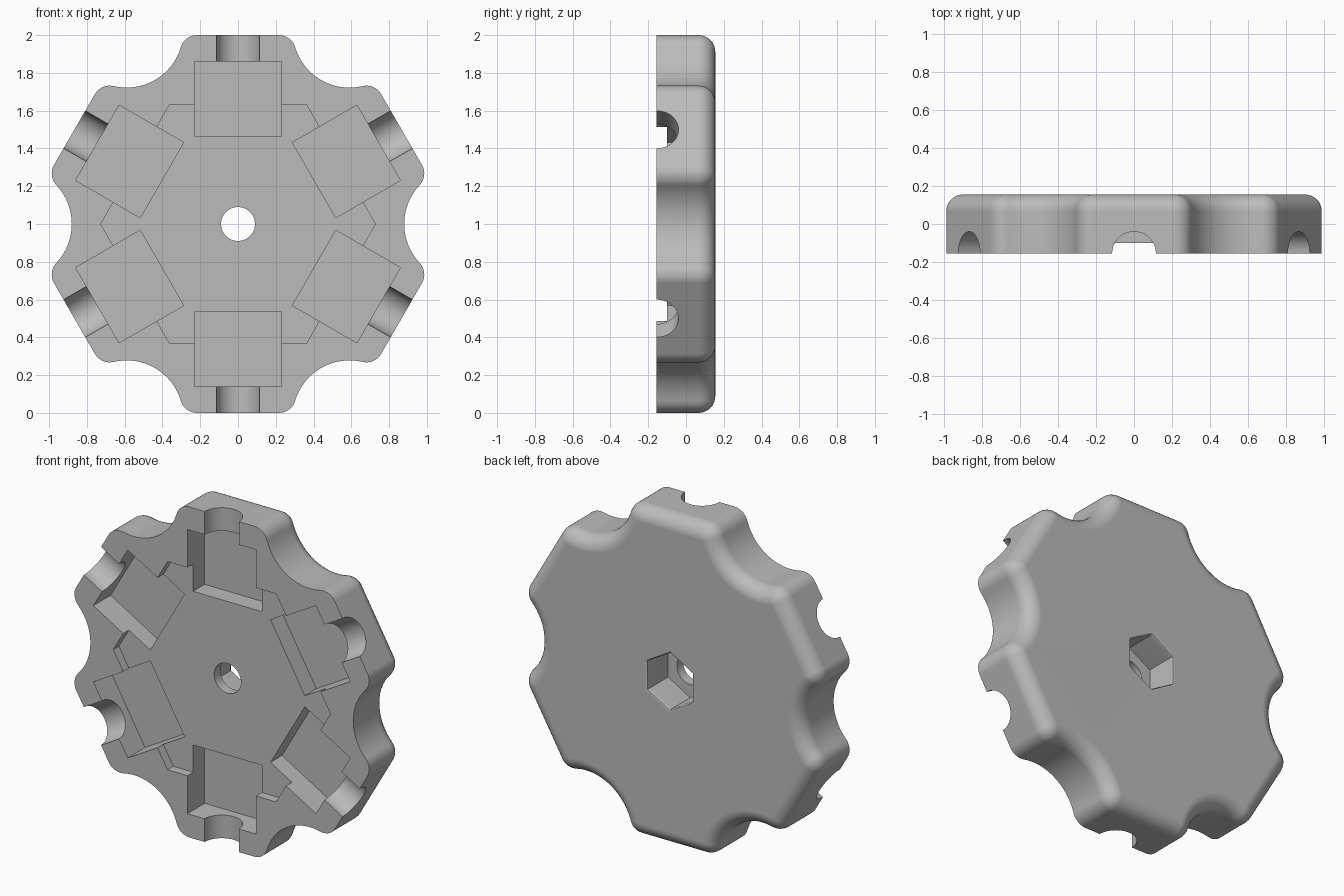
import bpy
import bmesh
from math import atan2, cos, sin, pi, sqrt, radians
from mathutils import Matrix, Vector

cube = bpy.data.objects.get("Cube")
if cube:
    bpy.data.objects.remove(cube)

HALF = 0.155              # half thickness
CENTRE = Vector((0, 0, 1))
FILLET, SCALLOP, ROUND = 0.09, 0.30, 0.088
SX, SZ = 0.59, 1.022      # scallop centre relative to its lobe

grey = bpy.data.materials.new("plain grey")
grey.use_nodes = True
colour = (0.5, 0.5, 0.5, 1)
grey.diffuse_color = colour
grey.node_tree.nodes["Principled BSDF"].inputs["Base Color"].default_value = colour


def turn(k):
    """Sixfold rotation about the hub axis."""
    return Matrix.Rotation(k * pi / 3, 4, 'Y')


def arc(cx, cz, r, a, b, n):
    return [(cx + r * cos(a + (b - a) * i / n), cz + r * sin(a + (b - a) * i / n))
            for i in range(n + 1)]


def outline(inset):
    """Scalloped six-lobed outline, moved inward by inset."""
    dz = SZ - (1 - FILLET)
    dx = sqrt((SCALLOP + FILLET) ** 2 - dz ** 2)
    a = atan2(dz, dx)
    t, f = SX - dx, FILLET - inset
    lobe = arc(t, 1 - FILLET, f, a, pi / 2, 8)
    lobe += arc(-t, 1 - FILLET, f, pi / 2, pi - a, 8)
    lobe += arc(-SX, SZ, SCALLOP + inset, -a, a - 2 * pi / 3, 20)[1:-1]
    return [turn(-k) @ Vector((x, 0, z)) for k in range(6) for x, z in lobe]


def loft(name, rings):
    """Closed solid through a list of (points, y) rings."""
    bm = bmesh.new()
    loops = [[bm.verts.new(CENTRE + Vector((p.x, y, p.z))) for p in pts]
             for pts, y in rings]
    n = len(loops[0])
    for lo, hi in zip(loops, loops[1:]):
        for i in range(n):
            j = (i + 1) % n
            bm.faces.new((lo[i], lo[j], hi[j], hi[i]))
    bm.faces.new(loops[0])
    bm.faces.new(loops[-1])
    bmesh.ops.recalc_face_normals(bm, faces=bm.faces)
    mesh = bpy.data.meshes.new(name)
    bm.to_mesh(mesh)
    bm.free()
    mesh.materials.append(grey)
    ob = bpy.data.objects.new(name, mesh)
    bpy.context.collection.objects.link(ob)
    return ob


def polygon(n, r, start=0.0):
    return [Vector((r * cos(start + 2 * pi * i / n), 0, r * sin(start + 2 * pi * i / n)))
            for i in range(n)]


# Knob body: flat front, rounded back edge
rings = [(outline(0), -HALF)]
for i in range(9):
    a = i / 8 * pi / 2
    rings.append((outline(ROUND * (1 - cos(a))), HALF - ROUND + ROUND * sin(a)))
knob = loft("knob_body", rings)

# Cutters: front recess, hub bore, hexagonal nut seat with eased rim
FRONT = -HALF - 0.1
nut = polygon(6, 0.17, pi / 2)
cutters = [
    loft("recess_cutter", [(polygon(6, 0.727), FRONT), (polygon(6, 0.727), -0.1)]),
    loft("bore_cutter", [(polygon(48, 0.09), FRONT), (polygon(48, 0.09), 0.05)]),
    loft("nut_cutter", [(nut, -0.04), (nut, HALF - 0.018),
                        (polygon(6, 0.177, pi / 2), HALF - 0.005),
                        (polygon(6, 0.188, pi / 2), HALF),
                        (polygon(6, 0.188, pi / 2), HALF + 0.1)]),
]

# Six pockets, each with a half-round channel out through the rim
pocket = [Vector((x, 0, z)) for x, z in
          ((-0.23, 0.465), (0.23, 0.465), (0.23, 0.86), (-0.23, 0.86))]
for k in range(6):
    pts = [turn(k) @ p for p in pocket]
    cutters.append(loft("pocket_cutter", [(pts, FRONT), (pts, 0.01)]))
    bm = bmesh.new()
    bmesh.ops.create_cone(bm, cap_ends=True, segments=48, radius1=0.115,
                          radius2=0.115, depth=0.4)
    bm.transform(Matrix.Translation(CENTRE) @ turn(k)
                 @ Matrix.Translation((0, -HALF, 0.95)))
    mesh = bpy.data.meshes.new("channel_cutter")
    bm.to_mesh(mesh)
    bm.free()
    mesh.materials.append(grey)
    channel = bpy.data.objects.new("channel_cutter", mesh)
    bpy.context.collection.objects.link(channel)
    cutters.append(channel)

# Carve the body
bpy.ops.object.select_all(action='DESELECT')
bpy.context.view_layer.objects.active = knob
knob.select_set(True)
for cutter in cutters:
    cutter.hide_render = True
    mod = knob.modifiers.new("carve", 'BOOLEAN')
    mod.operation = 'DIFFERENCE'
    mod.solver = 'EXACT'
    mod.object = cutter
    bpy.ops.object.modifier_apply(modifier=mod.name)
    bpy.data.objects.remove(cutter)

# Smooth curves, crisp edges
bpy.ops.object.shade_smooth_by_angle(angle=radians(30))
weighted = knob.modifiers.new("flat caps", 'WEIGHTED_NORMAL')
weighted.keep_sharp = True
